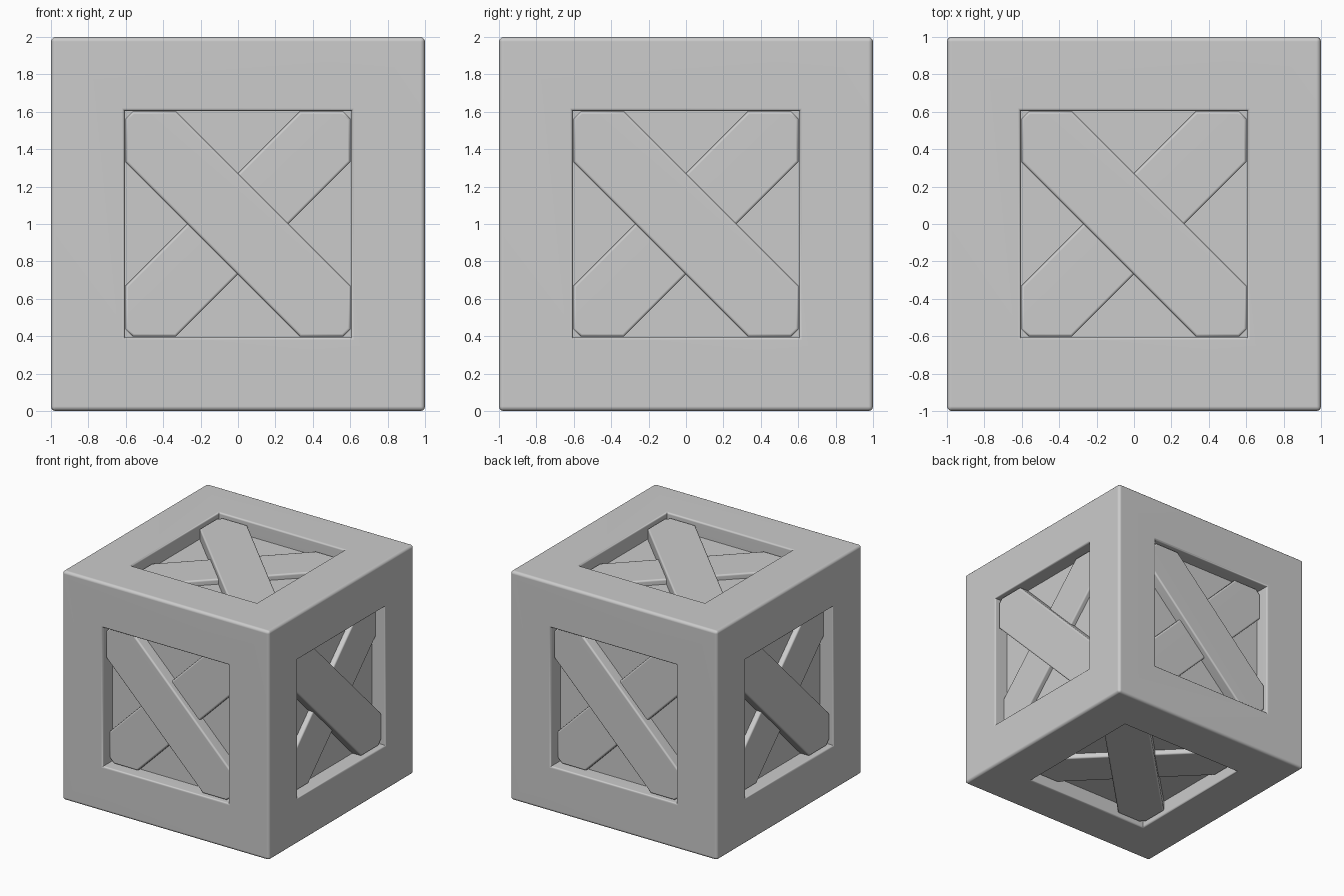
import bpy, bmesh
from math import radians
from mathutils import Matrix

if "Cube" in bpy.data.objects:
    bpy.data.objects.remove(bpy.data.objects["Cube"])

OPEN = 0.605            # half width of the panel openings
PANEL_DEPTH = 0.13      # how far the panels sit below the frame
CENTRE = Matrix.Translation((0, 0, 1))


def finish(bm, name):
    bmesh.ops.recalc_face_normals(bm, faces=bm.faces)
    mesh = bpy.data.meshes.new(name)
    bm.to_mesh(mesh)
    bm.free()
    ob = bpy.data.objects.new(name, mesh)
    bpy.context.collection.objects.link(ob)
    bpy.context.view_layer.objects.active = ob
    ob.select_set(True)
    bpy.ops.object.shade_smooth_by_angle(angle=radians(50))
    ob.select_set(False)
    wn = ob.modifiers.new("flat_faces", 'WEIGHTED_NORMAL')
    wn.keep_sharp = True
    return ob


def bevel_edges(bm, test, offset):
    edges = [e for e in bm.edges if all(test(v) for v in e.verts)]
    bmesh.ops.bevel(bm, geom=edges, offset=offset, segments=3, profile=0.5, affect='EDGES')


def ranked(v):
    return sorted(abs(c) for c in v.co)


def crate_body():
    # Cube with one recessed square panel per side
    bm = bmesh.new()
    bmesh.ops.create_cube(bm, size=2)
    panels = list(bm.faces)
    bmesh.ops.inset_individual(bm, faces=panels, thickness=1 - OPEN, use_even_offset=True)
    for f in bmesh.ops.extrude_discrete_faces(bm, faces=panels)["faces"]:
        bmesh.ops.translate(bm, verts=f.verts, vec=f.normal * -PANEL_DEPTH)
    # Rounded outer edges and opening rims
    bevel_edges(bm, lambda v: ranked(v)[1] > 0.99, 0.025)
    bevel_edges(bm, lambda v: ranked(v)[2] > 0.999 and abs(ranked(v)[1] - OPEN) < 1e-3, 0.015)
    bm.transform(CENTRE)
    return finish(bm, "crate_body")


def brace(name, side, top, mirror):
    # Diagonal plank trimmed to the opening, with a small flat across each tip
    a, w, t = OPEN - 0.003, 0.27, 0.04
    half = [(-a, a - w), (-a, a - t), (-a + t, a), (-a + w, a)]
    pts = half + [(-x, -y) for x, y in half]
    bm = bmesh.new()
    verts = [bm.verts.new((x * mirror, y, 1 - PANEL_DEPTH - 0.01)) for x, y in pts]
    face = bm.faces.new(verts)
    for g in bmesh.ops.extrude_face_region(bm, geom=[face])["geom"]:
        if isinstance(g, bmesh.types.BMVert):
            g.co.z = 1 - top
    bevel_edges(bm, lambda v: abs(v.co.z - 1 + top) < 1e-5, 0.015)
    bm.transform(CENTRE @ side)
    return finish(bm, name)


crate_body()

# Crossed braces on all six sides
tilt = Matrix.Rotation(radians(90), 4, 'X')
sides = {"top": Matrix.Identity(4), "bottom": Matrix.Rotation(radians(180), 4, 'X')}
for i, label in enumerate(("front", "right", "back", "left")):
    sides[label] = Matrix.Rotation(radians(90 * i), 4, 'Z') @ tilt
for label, m in sides.items():
    brace(label + "_outer_brace", m, 0.035, 1)
    brace(label + "_inner_brace", m, 0.085, -1)
